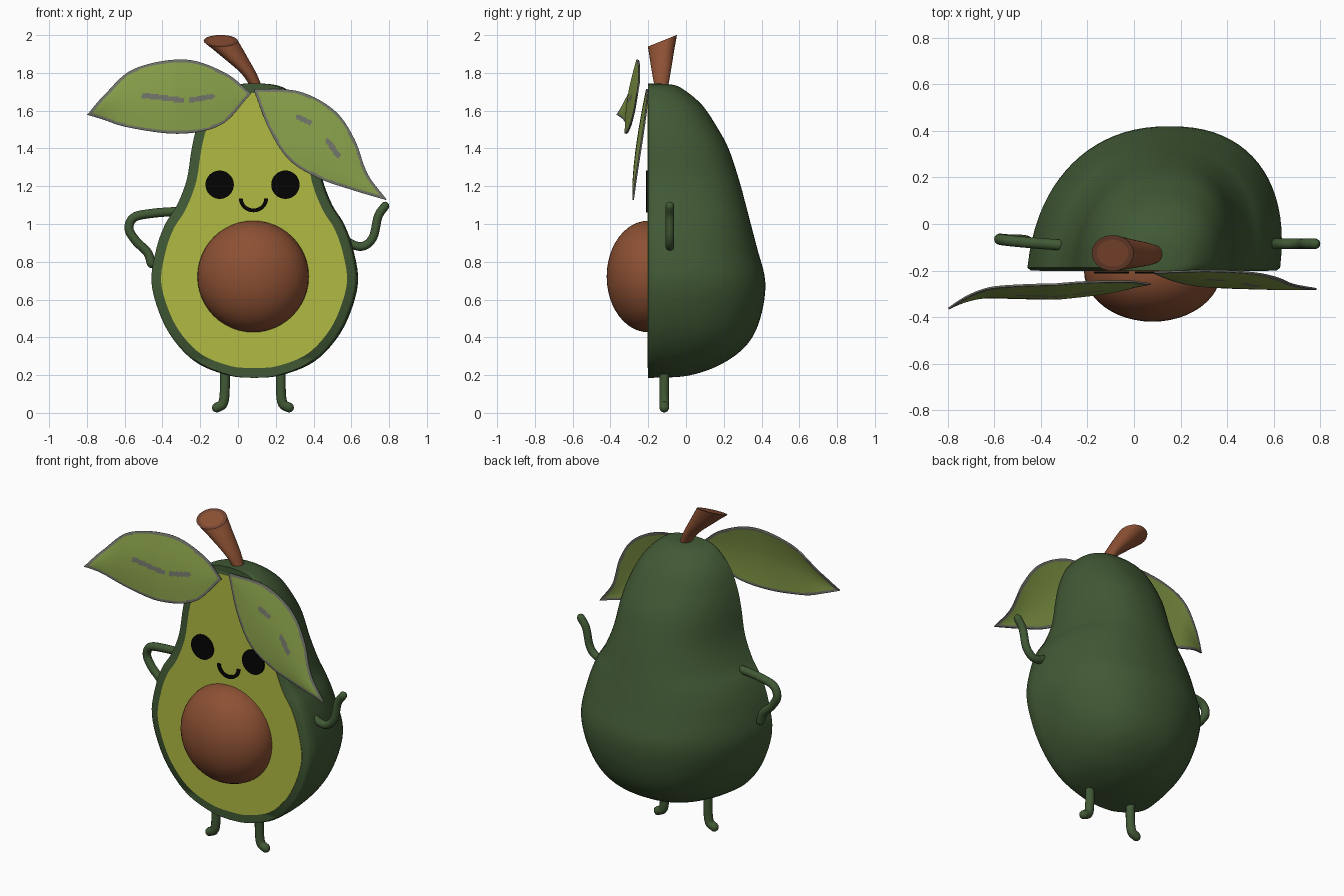
import bpy, math
from mathutils import Vector

if "Cube" in bpy.data.objects:
    bpy.data.objects.remove(bpy.data.objects["Cube"])


def material(name, r, g, b):
    m = bpy.data.materials.new(name)
    lin = [((c / 255 + 0.055) / 1.055) ** 2.4 if c > 10 else c / 255 / 12.92 for c in (r, g, b)]
    m.diffuse_color = (*lin, 1)
    m.use_nodes = True
    m.node_tree.nodes["Principled BSDF"].inputs["Base Color"].default_value = m.diffuse_color
    return m


SKIN = material("skin green", 65, 89, 53)
FLESH = material("flesh yellow green", 177, 186, 66)
BROWN = material("seed brown", 140, 80, 51)
DARK_BROWN = material("stem rim brown", 115, 68, 48)
BLACK = material("face black", 4, 4, 4)
LEAF = material("leaf green", 133, 156, 72)
GREY = material("leaf edge grey", 110, 113, 102)


def spline(pts, n=8):
    """Smooth curve through the points (any dimension)."""
    P = [Vector(p) for p in pts]
    P = [2 * P[0] - P[1]] + P + [2 * P[-1] - P[-2]]
    out = []
    for i in range(1, len(P) - 2):
        a, b, c, d = P[i - 1:i + 3]
        for k in range(n):
            t = k / n
            out.append(0.5 * (2 * b + (c - a) * t + (2 * a - 5 * b + 4 * c - d) * t * t
                              + (3 * b - a - 3 * c + d) * t ** 3))
    return out + [P[-2]]


def make(name, verts, faces, mats, angle=None):
    me = bpy.data.meshes.new(name)
    me.from_pydata([tuple(v) for v in verts], [], faces)
    for m in mats:
        me.materials.append(m)
    ob = bpy.data.objects.new(name, me)
    bpy.context.collection.objects.link(ob)
    bpy.ops.object.select_all(action='DESELECT')
    ob.select_set(True)
    bpy.context.view_layer.objects.active = ob
    bpy.ops.object.mode_set(mode='EDIT')
    bpy.ops.mesh.select_all(action='SELECT')
    bpy.ops.mesh.normals_make_consistent(inside=False)
    bpy.ops.object.mode_set(mode='OBJECT')
    if angle:
        bpy.ops.object.shade_smooth_by_angle(angle=math.radians(angle))
    return ob


def loft(rings):
    """Closed skin over equal-sized rings, capped at both ends."""
    n = len(rings[0])
    verts = [v for r in rings for v in r]
    faces = [(i * n + j, i * n + (j + 1) % n, (i + 1) * n + (j + 1) % n, (i + 1) * n + j)
             for i in range(len(rings) - 1) for j in range(n)]
    last = (len(rings) - 1) * n
    return verts, faces + [tuple(range(n)), tuple(range(last, last + n))]


def plate(name, outline, y, thick, mat):
    """Thin prism from an (x, z) outline."""
    rings = [[(x, yy, z) for x, z in outline] for yy in (y, y - thick)]
    return make(name, *loft(rings), [mat], 30)


def tube(name, pts, r):
    """Round limb with domed ends."""
    path = spline(pts)
    a, b = (path[0] - path[1]).normalized(), (path[-1] - path[-2]).normalized()
    dome = [(0.5, 0.87), (0.87, 0.5), (1, 0.05)]
    pr = ([(path[0] + a * r * h, s) for h, s in reversed(dome)] + [(p, 1) for p in path]
          + [(path[-1] + b * r * h, s) for h, s in dome])
    side = Vector((0, 1, 0))      # limbs bend almost only in the xz plane
    rings = []
    for i, (p, s) in enumerate(pr):
        t = (pr[min(i + 1, len(pr) - 1)][0] - pr[max(i - 1, 0)][0]).normalized()
        u = t.cross(side).normalized()
        v = u.cross(t)
        rings.append([p + (u * math.cos(k * math.tau / 14) + v * math.sin(k * math.tau / 14)) * r * s
                      for k in range(14)])
    make(name, *loft(rings), [SKIN], 60)


# Body: slightly boxy half-round sections (height, half width, depth behind the flat front)
CX, FRONT = 0.085, -0.2
profile = spline([(0.185, 0.004, 0.004), (0.197, 0.13, 0.21), (0.257, 0.29, 0.385), (0.36, 0.405, 0.522),
                  (0.5, 0.49, 0.593), (0.69, 0.543, 0.62), (0.87, 0.517, 0.577), (1.0, 0.47, 0.543),
                  (1.1, 0.408, 0.517), (1.236, 0.356, 0.48), (1.4, 0.33, 0.425), (1.52, 0.3, 0.36),
                  (1.63, 0.25, 0.285), (1.71, 0.175, 0.19), (1.738, 0.1, 0.125), (1.745, 0.004, 0.004)], 5)
rings = []
for z, w, d in profile:
    w, d = max(w, 0.004), max(d, 0.004)
    e = min(0.015, w * 0.5)
    f = min(0.012, d * 0.5)
    ring = [(CX - w + e, FRONT, z)]
    for k in range(41):
        t = math.pi * k / 40
        s = max(math.sin(t), 0) ** 0.88
        c = math.copysign(abs(math.cos(t)) ** 0.88, math.cos(t))
        ring.append((CX - w * c + 0.11 * d * s, FRONT + f + (d - f) * s, z))
    rings.append(ring + [(CX + w - e, FRONT, z)])
make("body", *loft(rings), [SKIN], 50)

# Flesh: the front outline moved inwards
half = [Vector((w, z)) for z, w, d in profile]
inner = []
for i, p in enumerate(half):
    t = half[min(i + 1, len(half) - 1)] - half[max(i - 1, 0)]
    q = p + Vector((-t.y, t.x)).normalized() * 0.051
    if q.x > 0.003:
        inner.append(q)
outline = [(CX + q.x, q.y) for q in inner] + [(CX - q.x, q.y) for q in reversed(inner)]
plate("flesh", outline, FRONT + 0.002, 0.005, FLESH)

# Seed: flattened ball set in the flesh
bpy.ops.mesh.primitive_uv_sphere_add(segments=48, ring_count=24, location=(0.08, FRONT, 0.722))
seed = bpy.context.object
seed.name = "seed"
seed.scale = (0.295, 0.22, 0.295)
seed.data.materials.append(BROWN)
bpy.ops.object.shade_smooth()

# Face
for name, x in (("left_eye", -0.097), ("right_eye", 0.251)):
    plate(name, [(x + 0.075 * math.cos(k * math.tau / 40), 1.208 + 0.075 * math.sin(k * math.tau / 40))
                 for k in range(40)], -0.204, 0.009, BLACK)
arc = [math.pi * (1 + k / 24) for k in range(25)]
smile = [(0.082 + 0.077 * math.cos(a), 1.135 + 0.073 * math.sin(a)) for a in arc]
smile += [(0.082 + 0.057 * math.cos(a), 1.135 + 0.053 * math.sin(a)) for a in reversed(arc)]
plate("smile", smile, -0.204, 0.009, BLACK)

# Arms and legs
tube("left_arm", [(-0.32, -0.09, 1.067), (-0.45, -0.08, 1.057), (-0.55, -0.07, 1.035),
                  (-0.577, -0.065, 0.975), (-0.54, -0.068, 0.91), (-0.48, -0.07, 0.85),
                  (-0.458, -0.075, 0.79)], 0.024)
tube("right_arm", [(0.53, -0.085, 0.955), (0.59, -0.085, 0.9), (0.66, -0.085, 0.882), (0.715, -0.085, 0.93),
                   (0.742, -0.085, 1.04), (0.778, -0.085, 1.095)], 0.023)
tube("left_leg", [(-0.07, -0.115, 0.26), (-0.07, -0.115, 0.12), (-0.08, -0.115, 0.05),
                  (-0.112, -0.115, 0.028)], 0.026)
tube("right_leg", [(0.227, -0.115, 0.26), (0.227, -0.115, 0.12), (0.237, -0.115, 0.05),
                   (0.27, -0.115, 0.028)], 0.026)

# Stem: flaring rings, last two form the sloping cut end with a darker rim
stem = spline([(0.1, -0.13, 1.72, 0.03, 0.034, 0), (0.055, -0.13, 1.8, 0.041, 0.049, 0.1),
               (-0.03, -0.128, 1.9, 0.07, 0.065, 0.25), (-0.092, -0.125, 1.97, 0.09, 0.077, 0.4)], 6)
stem.append(Vector((-0.092, -0.125, 1.97, 0.068, 0.058, 0.4)))
N = 28
rings = []
for x, y, z, rx, ry, tilt in stem:
    ring = []
    for k in range(N):
        a = math.tau * k / N
        ring.append((x + rx * math.cos(a), y + ry * math.sin(a), z + tilt * ry * math.sin(a)))
    rings.append(ring)
ob = make("stem", *loft(rings), [BROWN, DARK_BROWN], 40)
first = (len(rings) - 2) * N
for p in ob.data.polygons[first:first + N]:
    p.material_index = 1


# Leaves: sheets stretched between an upper and a lower edge, base to tip
def leaf(name, upper, lower, depth, marks):
    U, V = 90, 50

    def edge(pts):
        s = spline(pts, 12)
        out = []
        for i in range(U + 1):
            f = i / U * (len(s) - 1)
            k = min(int(f), len(s) - 2)
            out.append(s[k].lerp(s[k + 1], f - k))
        return out
    up, lo = edge(upper), edge(lower)
    verts = []
    for i in range(U + 1):
        for j in range(V + 1):
            p = up[i].lerp(lo[i], j / V)
            y = depth(p.x, p.y) - 0.015 * math.sin(math.pi * j / V) * math.sin(math.pi * i / U)
            verts.append((p.x, y, p.y))
    W = V + 1
    faces = [(i * W + j, i * W + j + 1, (i + 1) * W + j + 1, (i + 1) * W + j)
             for i in range(U) for j in range(V)]
    # slots 0-2 colour the front, 3-5 the back, which has no streaks
    ob = make(name, verts, faces, [LEAF, GREY, GREY, LEAF, GREY, LEAF], 60)
    if sum(p.normal.y for p in ob.data.polygons) > 0:
        ob.data.flip_normals()
    for p in ob.data.polygons:      # grey border and vein streaks
        c = Vector((p.center.x, p.center.z))
        for a, b in marks:
            a, b = Vector(a), Vector(b)
            t = max(0, min(1, (c - a).dot(b - a) / (b - a).length_squared))
            if (c - a.lerp(b, t)).length < 0.014:
                p.material_index = 2
        if min((c - q).length for q in up + lo) < 0.015:
            p.material_index = 1
    m = ob.modifiers.new("thickness", 'SOLIDIFY')
    m.thickness, m.offset, m.material_offset = 0.008, 0, 3


leaf("left_leaf",
     [(0.07, 1.69), (-0.07, 1.8), (-0.285, 1.87), (-0.55, 1.82), (-0.705, 1.685), (-0.797, 1.58)],
     [(0.06, 1.68), (-0.09, 1.525), (-0.31, 1.478), (-0.575, 1.51), (-0.72, 1.555), (-0.797, 1.578)],
     lambda x, z: -0.24 - 0.16 * (1.8 - z) - 0.03 * min(1, max(0, -x * 3)) - 1.5 * max(0, -x - 0.6) ** 2,
     [((-0.5, 1.68), (-0.41, 1.67)), ((-0.41, 1.67), (-0.3, 1.655)), ((-0.25, 1.655), (-0.14, 1.675))])
leaf("right_leaf",
     [(0.09, 1.715), (0.325, 1.7), (0.51, 1.6), (0.615, 1.45), (0.685, 1.265), (0.785, 1.13)],
     [(0.085, 1.705), (0.165, 1.5), (0.27, 1.34), (0.42, 1.245), (0.59, 1.185), (0.783, 1.127)],
     lambda x, z: -0.212 - 0.17 * (1.71 - z) + 0.04 * x,
     [((0.32, 1.565), (0.38, 1.535)), ((0.475, 1.44), (0.53, 1.36))])
